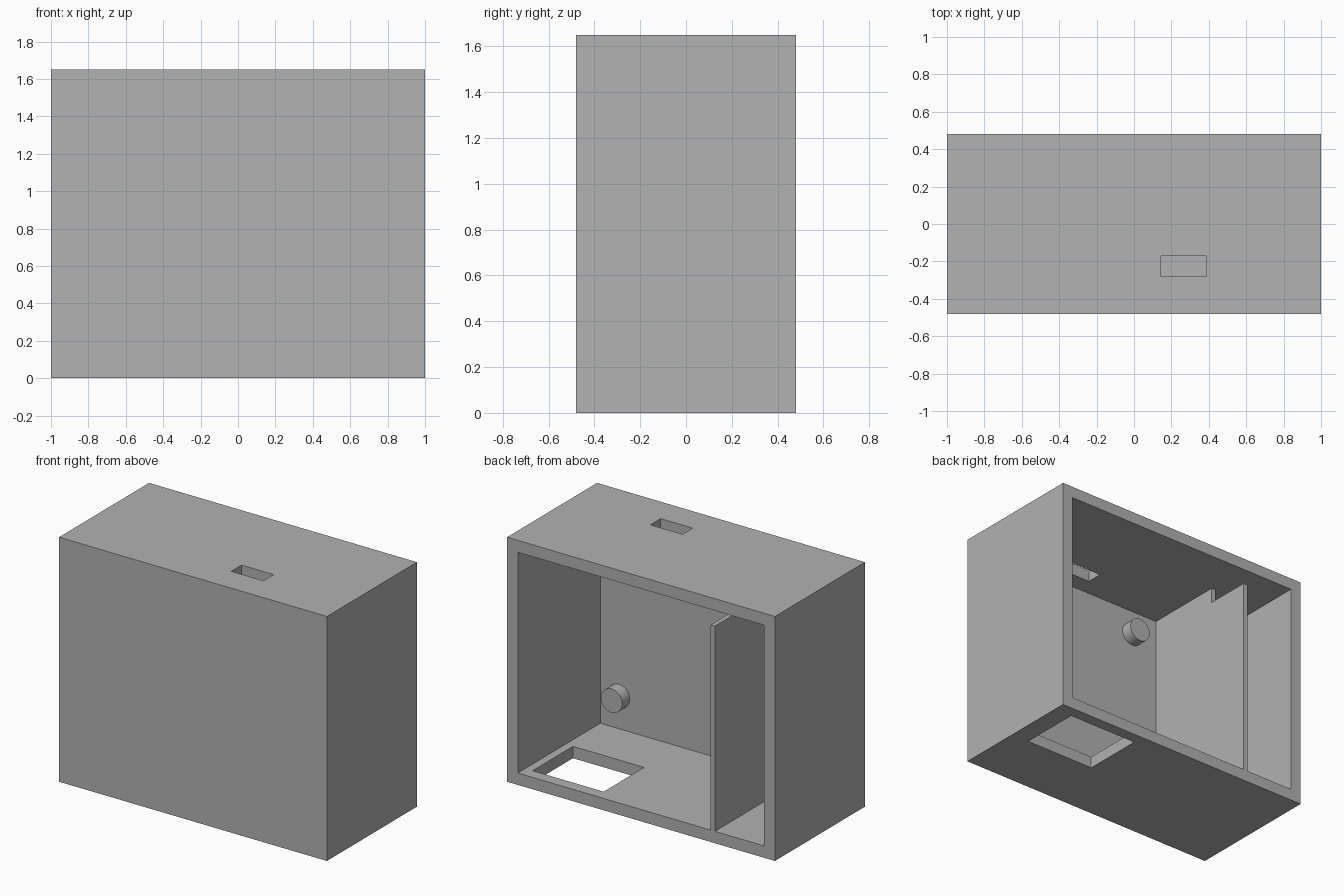
import bpy, bmesh, math
from mathutils import Matrix, Vector

cube = bpy.data.objects.get("Cube")
if cube:
    bpy.data.objects.remove(cube, do_unlink=True)

grey = bpy.data.materials.new("matte grey")
grey.use_nodes = True
colour = (0.445, 0.445, 0.445, 1)
grey.diffuse_color = colour
grey.node_tree.nodes["Principled BSDF"].inputs["Base Color"].default_value = colour

W, D, H, T = 1.0, 0.48, 1.65, 0.08   # half width, half depth, height, wall


def finish(name, bm):
    bmesh.ops.recalc_face_normals(bm, faces=bm.faces)
    mesh = bpy.data.meshes.new(name)
    bm.to_mesh(mesh)
    bm.free()
    mesh.materials.append(grey)
    obj = bpy.data.objects.new(name, mesh)
    bpy.context.collection.objects.link(obj)
    return obj


def box(name, low, high):
    low, high = Vector(low), Vector(high)
    bm = bmesh.new()
    bmesh.ops.create_cube(bm, size=1, matrix=Matrix.Translation((low + high) / 2)
                          @ Matrix.Diagonal((high - low).to_4d()))
    return finish(name, bm)


def cut(target, low, high):
    cutter = box("cutter", low, high)
    cutter.hide_render = True
    mod = target.modifiers.new("cut", 'BOOLEAN')
    mod.operation, mod.solver, mod.object = 'DIFFERENCE', 'EXACT', cutter
    bpy.context.view_layer.objects.active = target
    bpy.ops.object.modifier_apply(modifier=mod.name)
    bpy.data.objects.remove(cutter, do_unlink=True)


# Housing, open at the back, with a slot in the top and a window in the floor
housing = box("housing", (-W, -D, 0), (W, D, H))
cut(housing, (T - W, T - D, T), (W - T, D + T, H - T))
cut(housing, (0.145, -0.28, H - 2 * T), (0.385, -0.17, H + T))
cut(housing, (0.335, -0.03, -T), (0.865, 0.4, 2 * T))

# Divider plate with its upper back corner notched for cables
profile = [(T - D, T), (D, T), (D, 1.465), (0.16, 1.465), (0.16, H - T), (T - D, H - T)]
bm = bmesh.new()
face = bm.faces.new([bm.verts.new((-0.552, y, z)) for y, z in profile])
side = bmesh.ops.extrude_face_region(bm, geom=[face])["geom"]
bmesh.ops.translate(bm, vec=(0.032, 0, 0),
                    verts=[v for v in side if isinstance(v, bmesh.types.BMVert)])
finish("divider", bm)

# Four mounting posts on the inside of the front wall
for x, side_name in ((0.78, "left"), (-0.32, "right")):
    for z, level in ((0.3, "lower"), (1.4, "upper")):
        bm = bmesh.new()
        bmesh.ops.create_cone(bm, cap_ends=True, segments=48, radius1=0.08, radius2=0.08, depth=T,
                              matrix=Matrix.Translation((x, 1.5 * T - D, z))
                              @ Matrix.Rotation(math.pi / 2, 4, 'X'))
        post = finish(f"{level}_{side_name}_post", bm)
        bpy.ops.object.select_all(action='DESELECT')
        post.select_set(True)
        bpy.context.view_layer.objects.active = post
        bpy.ops.object.shade_smooth_by_angle()
